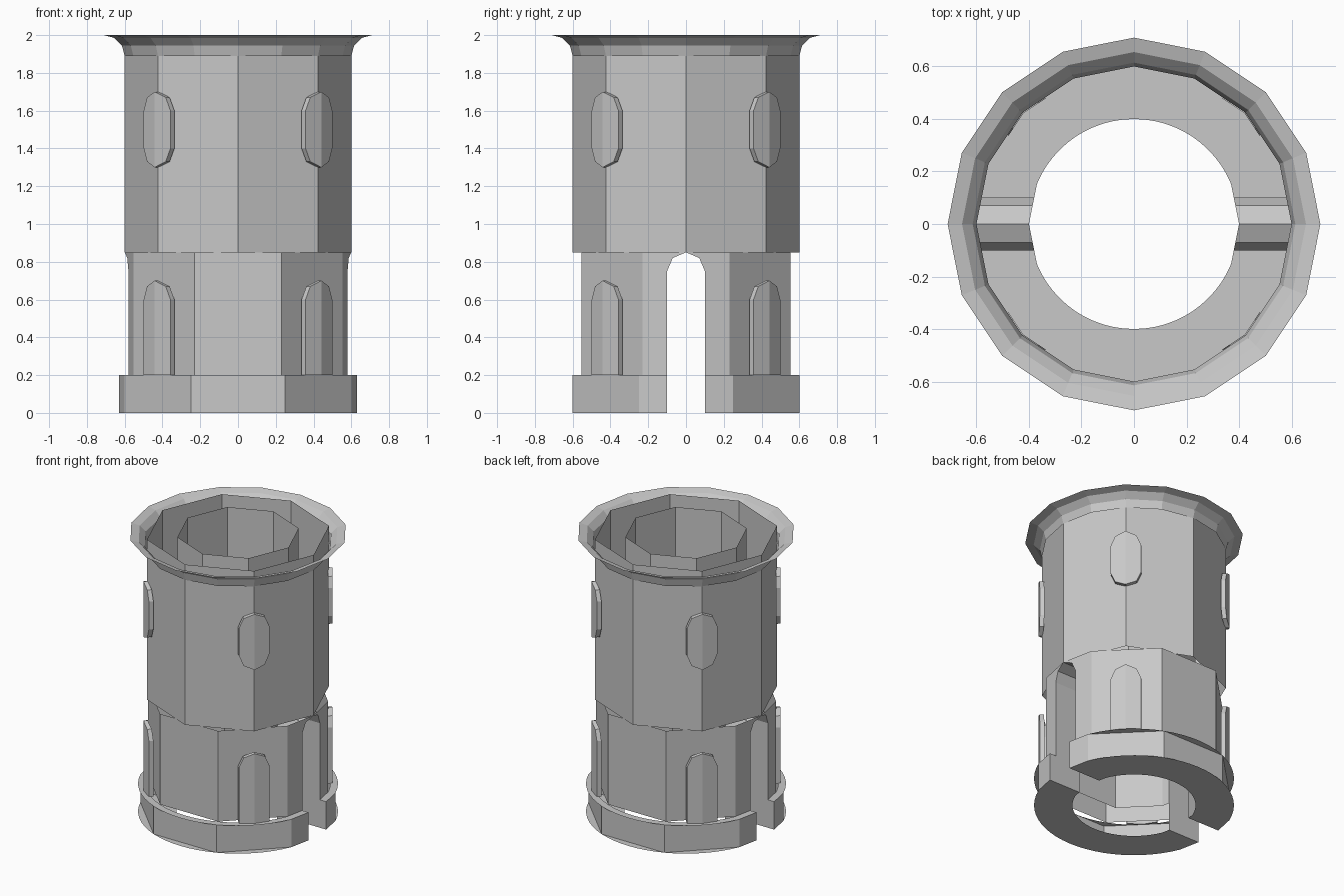
import bpy, math
from math import sin, cos, pi, radians, tan

old = bpy.data.objects.get("Cube")
if old:
    bpy.data.objects.remove(old, do_unlink=True)

grey = bpy.data.materials.new("stone_grey")
grey.use_nodes = True
COLOUR = (0.58, 0.58, 0.58, 1)
grey.diffuse_color = COLOUR
grey.node_tree.nodes["Principled BSDF"].inputs["Base Color"].default_value = COLOUR

SLOPE = tan(pi / 16)      # lean of the wall facets beside the slots
HALF = 0.1                # half width of slots and panels
ARCH = [(HALF, 0.75), (0.07, 0.82), (0, 0.85)]


class Part:
    """Collects faces for one named object."""
    def __init__(self, name):
        self.name, self.verts, self.faces = name, [], []

    def face(self, pts, flip=False):
        n = len(self.verts)
        self.verts += pts
        ids = list(range(n, n + len(pts)))
        self.faces.append(ids[::-1] if flip else ids)

    def loft(self, rows, flip=False):
        for a, b in zip(rows, rows[1:]):
            for i in range(len(a) - 1):
                self.face([a[i], a[i + 1], b[i + 1], b[i]], flip)

    def build(self, turns=1):
        verts, faces = [], []
        for k in range(turns):
            c, s = cos(2 * pi * k / turns), sin(2 * pi * k / turns)
            n = len(verts)
            verts += [(c * x - s * y, s * x + c * y, z) for x, y, z in self.verts]
            faces += [[i + n for i in f] for f in self.faces]
        me = bpy.data.meshes.new(self.name)
        me.from_pydata(verts, [], faces)
        me.materials.append(grey)
        ob = bpy.data.objects.new(self.name, me)
        bpy.context.collection.objects.link(ob)
        # join coincident corners
        import bmesh
        bm = bmesh.new()
        bm.from_mesh(me)
        bmesh.ops.remove_doubles(bm, verts=bm.verts, dist=0.0001)
        bm.to_mesh(me)
        bm.free()


def ring(r, z, sides):
    return [(r * cos(2 * pi * i / sides), r * sin(2 * pi * i / sides), z)
            for i in range(sides + 1)]


def edge_point(r, y, z, side=1):
    return (side * (r - SLOPE * y), y, z)


def half_arc(r, z, steps, ends=True):
    """Half ring on +y, stopping at the slots."""
    pts = [(r * cos(a), r * sin(a), z) for a in
           (radians(22.5 + 135 * i / steps) for i in range(steps + 1))]
    if ends:
        pts = [edge_point(r, HALF, z)] + pts + [edge_point(r, HALF, z, -1)]
    return pts


# Upper tube: outer and inner octagonal walls
for name, r, inward in (("upper_outer_wall", 0.6, False), ("upper_inner_wall", 0.4, True)):
    p = Part(name)
    p.loft([ring(r, 0.85, 8), ring(r, 2, 8)], inward)
    p.build()

# Flared rim
p = Part("flared_rim")
p.loft([ring(0.71 - 0.11 * cos(a), 1.89 + 0.11 * sin(a), 16)
        for a in (0, pi / 6, pi / 3, pi / 2)], True)
p.build()

# Lower walls with an arched opening on each side
for name, r, inward in (("lower_outer_wall", 0.6, False), ("lower_inner_wall", 0.4, True)):
    p = Part(name)
    p.loft([half_arc(r, 0.2, 3, False), half_arc(r, 0.85, 3, False)], inward)
    corner = r * sin(pi / 8)
    outline = [(HALF, 0.2), (corner, 0.2), (corner, 0.85)] + ARCH[::-1]
    for side in (1, -1):
        p.face([edge_point(r, y, z, side) for y, z in outline], inward != (side < 0))
    p.build(2)

# Slot linings between the inner and outer walls
p = Part("arch_lining")
for side in (1, -1):
    path = [(HALF, 0.2)] + ARCH
    p.loft([[edge_point(r, y, z, side) for y, z in path] for r in (0.4, 0.6)], side > 0)
    p.loft([[edge_point(r, HALF, z, side) for z in (0, 0.2)] for r in (0.4, 0.65)], side > 0)
p.build(2)

# Base ring: wall, bottom plate, top ledge
p = Part("base_wall")
p.loft([half_arc(0.65, z, 3) for z in (0, 0.2)])
p.build(2)
p = Part("base_bottom")
p.loft([half_arc(r, 0, 24) for r in (0.4, 0.65)])
p.build(2)
p = Part("base_ledge")
p.loft([half_arc(r, 0.2, 24) for r in (0.6, 0.65)], True)
p.build(2)


# Raised panels on the four diagonals
def panel(name, bottom, top, pointed_bottom):
    p = Part(name)
    right = [(HALF, top - 0.1), (0.07, top - 0.03), (0, top)]
    low = ([(0, bottom), (0.07, bottom + 0.03), (HALF, bottom + 0.1)]
           if pointed_bottom else [(0, bottom), (HALF, bottom)])
    profile = low + right
    d = sin(pi / 4)

    def place(t, z, r):
        return ((r - t) * d, (r + t) * d, z)

    for side in (1, -1):
        front = [place(side * t, z, 0.624 - 0.18 * t) for t, z in profile]
        back = [place(side * t, z, 0.596 - 0.2 * t) for t, z in profile]
        p.face(front, side < 0)
        p.loft([back, front], side < 0)
    p.build(4)


panel("upper_panels", 1.3, 1.7, True)
panel("lower_panels", 0.2, 0.7, False)
